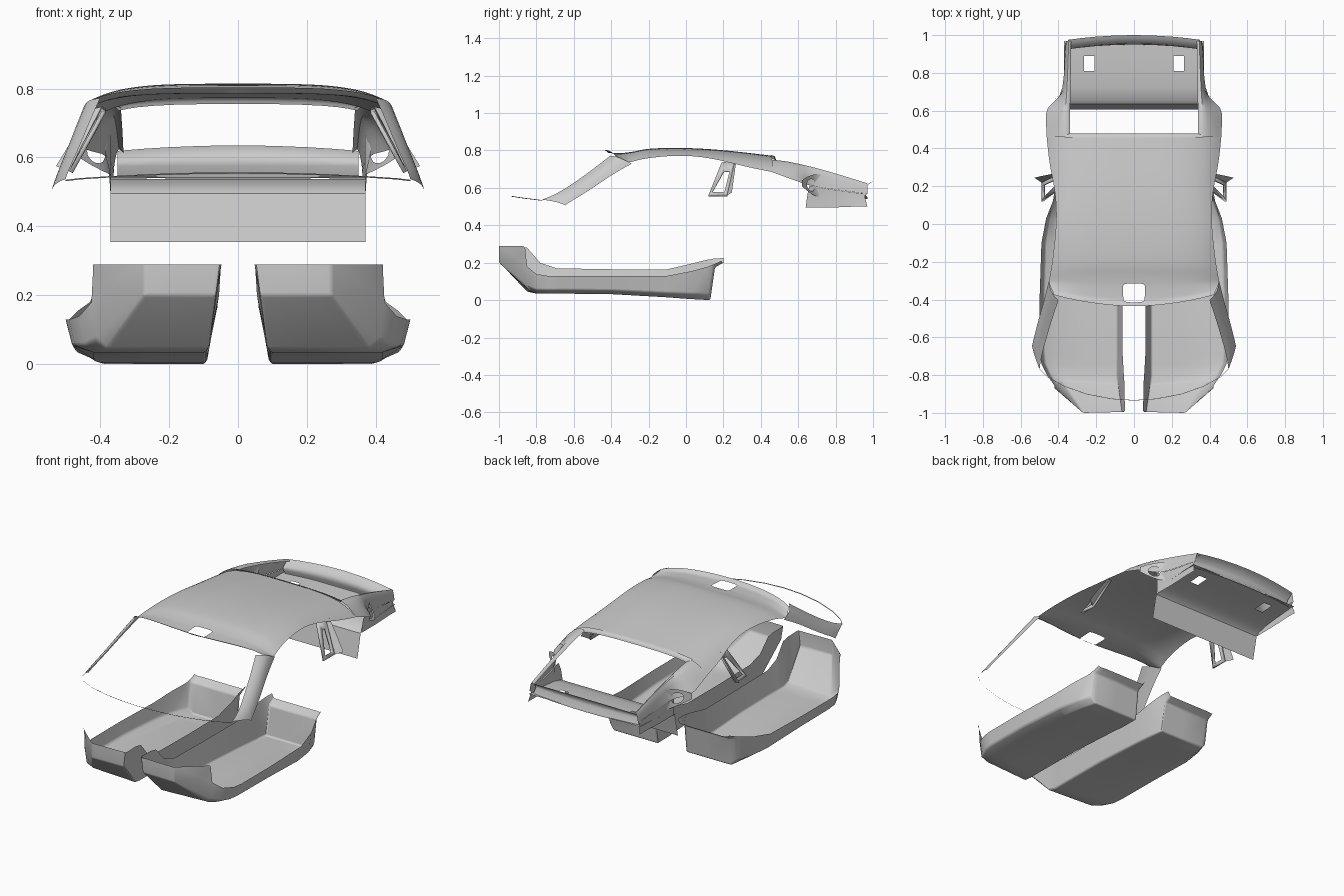
import bpy, bmesh
from mathutils import Vector


def sheet(name, rows, skip=(), subsurf=0, bevel=0.0, thick=0.0, angle=40, closed=False):
    """Grid surface through rows of points on the +x half, mirrored across x = 0."""
    bm = bmesh.new()
    vs = [[bm.verts.new(p) for p in r] for r in rows]
    n = len(rows)
    for i in range(n if closed else n - 1):
        a, b = vs[i], vs[(i + 1) % n]
        for j in range(len(a) - 1):
            if (i, j) not in skip:
                bm.faces.new((a[j], a[j + 1], b[j + 1], b[j]))
    bmesh.ops.recalc_face_normals(bm, faces=bm.faces)
    me = bpy.data.meshes.new(name)
    bm.to_mesh(me)
    bm.free()
    ob = bpy.data.objects.new(name, me)
    bpy.context.collection.objects.link(ob)
    bpy.ops.object.select_all(action='DESELECT')
    ob.select_set(True)
    bpy.context.view_layer.objects.active = ob
    bpy.ops.object.shade_smooth_by_angle(angle=angle * 0.01745)
    if bevel:
        m = ob.modifiers.new("round", 'BEVEL')
        m.width, m.segments, m.limit_method, m.angle_limit = bevel, 3, 'ANGLE', 0.5
    if thick:
        m = ob.modifiers.new("thick", 'SOLIDIFY')
        m.thickness = thick
    m = ob.modifiers.new("mirror", 'MIRROR')
    m.merge_threshold = 0.0005
    if subsurf:
        m = ob.modifiers.new("smooth", 'SUBSURF')
        m.levels = m.render_levels = subsurf
        m.boundary_smooth = 'PRESERVE_CORNERS'
    return ob


# Floor tubs: tunnel rim, floor inner corner, floor outer corner, sill rim
tub = [
    ((.048, -.99, .29), (.055, -.995, .29), (.27, -1, .29), (.42, -.87, .29)),
    ((.048, -.97, .29), (.065, -.995, .20), (.27, -1, .20), (.42, -.86, .28)),
    ((.050, -.90, .29), (.085, -.85, .045), (.38, -.83, .045), (.425, -.85, .18)),
    ((.050, -.85, .28), (.09, -.80, .035), (.40, -.79, .035), (.46, -.80, .14)),
    ((.055, -.78, .20), (.09, -.74, .035), (.42, -.74, .035), (.49, -.74, .13)),
    ((.060, -.69, .17), (.09, -.68, .035), (.42, -.68, .035), (.50, -.68, .13)),
    ((.060, -.40, .165), (.09, -.40, .032), (.42, -.40, .032), (.50, -.40, .13)),
    ((.062, -.10, .165), (.09, -.10, .015), (.42, -.10, .015), (.49, -.10, .13)),
    ((.065, .03, .195), (.09, .02, .006), (.41, .02, .006), (.465, .03, .155)),
    ((.075, .11, .215), (.095, .13, 0), (.39, .13, 0), (.43, .12, .18)),
    ((.080, .15, .222), (.10, .155, .175), (.39, .155, .175), (.425, .145, .19)),
    ((.085, .20, .225), (.10, .20, .20), (.38, .20, .20), (.42, .19, .21)),
]
rows = []
for a, b, d, f in tub:
    D, F = Vector(d), Vector(f)
    E = Vector((D.x + .75 * (F.x - D.x), D.y + .75 * (F.y - D.y), D.z + .2 * (F.z - D.z)))
    mid = (Vector(b) + D) / 2
    rows.append([a, b, mid, d, E, f])
sheet("floor_tubs", rows, bevel=.014, angle=50)

# Roof lining with visor dip: y, centre height, edge x, edge height, edge setback
roof = [
    (-.435, .803, .425, .768, .06), (-.415, .786, .43, .76, .06), (-.395, .785, .435, .755, .045),
    (-.335, .787, .45, .738, .02), (-.315, .789, .45, .736, .015), (-.26, .797, .443, .748, 0),
    (-.22, .809, .435, .757, 0), (-.10, .815, .42, .772, 0), (.05, .813, .407, .773, 0),
    (.20, .802, .42, .745, 0), (.31, .79, .448, .715, 0), (.46, .772, .462, .685, 0),
]
rows = []
for y, zc, xe, ze, back in roof:
    rows.append([(t * xe, y + back * t * t, zc - (zc - ze) * t ** 5)
                 for t in (0, .13, .15, .35, .6, .8, .92, 1)])
sheet("roof_lining", rows, skip={(1, 0), (2, 0), (3, 0)}, subsurf=2, angle=85)

# Rear window top trim
sheet("rear_window_header", [
    [(x, .458, z + .004) for x, z in ((0, .772), (.2, .770), (.30, .762), (.365, .752))],
    [(x, .475, z + .004) for x, z in ((0, .768), (.2, .766), (.30, .758), (.365, .748))],
    [(x, .48, z - .012) for x, z in ((0, .768), (.2, .766), (.30, .758), (.345, .748))]],
    subsurf=1, angle=85)

# Rear pillars beside the window: trim lip, window edge, middle, outer edge
sheet("rear_pillar", [
    [(.340, .47, .745), (.362, .46, .758), (.42, .46, .728), (.462, .46, .685)],
    [(.339, .54, .735), (.362, .54, .753), (.42, .54, .710), (.466, .54, .655)],
    [(.338, .62, .715), (.360, .62, .736), (.41, .62, .690), (.470, .625, .625)],
    [(.337, .66, .705), (.358, .66, .727), (.375, .66, .68), (.385, .66, .612)],
    [(.335, .78, .675), (.354, .78, .695), (.362, .78, .65), (.370, .78, .592)],
    [(.332, .97, .612), (.346, .97, .632), (.355, .97, .605), (.360, .97, .568)]],
    subsurf=1, angle=80)

# Lower rear side wall
sheet("rear_side_wall", [
    [(.385, .66, .612), (.370, .78, .592), (.364, .90, .575), (.360, .97, .568)],
    [(.375, .65, .57), (.369, .78, .56), (.366, .90, .558), (.360, .955, .557)],
    [(.370, .64, .495), (.370, .78, .495), (.370, .90, .50), (.370, .97, .50)]], angle=80)

# Flared quarter wing with an oval opening
wx, wy = (.368, .382, .44, .475), (.72, .69, .645, .62)
wz = ((.55, .555, .585, .610), (.570, .570, .592, .618), (.65, .655, .645, .63), (.67, .675, .66, .64))
sheet("quarter_wing", [list(zip(wx, wy, r)) for r in wz], skip={(1, 1)}, subsurf=2, angle=80)

# Parcel shelf with openings and drop panel
shelf = [(.965, .545), (.89, .542), (.81, .537), (.72, .528), (.655, .512), (.635, .495)]
rows = [[(x, y, z) for x in (0, .21, .265, .37)] for y, z in shelf]
sheet("parcel_shelf", rows, skip={(1, 1)}, angle=85)
sheet("shelf_drop_panel", [[(0, .635, .495), (.37, .635, .495)],
                           [(0, .605, .355), (.37, .605, .355)]])

# Curved rear sill below the window
prof = [(1.0, .635), (.985, .628), (.955, .607), (.95, .575), (.97, .55), (.97, .54)]
rows = []
for y, z in prof:
    rows.append([(x, y - .025 * (x / .35) ** 2, z - (.016 * (x / .35) ** 2 if z > .58 else 0))
                 for x in (0, .1, .2, .28, .35)])
sheet("rear_sill", rows, angle=85)

# Windscreen pillars: glass edge, ridge, door edge
sheet("front_pillar", [
    [(.40, -.405, .772), (.432, -.37, .768), (.448, -.335, .752), (.448, -.29, .73)],
    [(.430, -.49, .705), (.455, -.455, .708), (.472, -.43, .692), (.474, -.40, .67)],
    [(.465, -.61, .618), (.487, -.575, .620), (.507, -.545, .603), (.510, -.52, .583)],
    [(.492, -.70, .563), (.512, -.665, .562), (.530, -.645, .545), (.535, -.625, .523)],
    [(.500, -.77, .537), (.515, -.73, .532), (.532, -.68, .522), (.540, -.645, .507)]],
    subsurf=1, angle=80)

# Thin windscreen base trim
base = [(0, -.935, .557), (.12, -.927, .556), (.25, -.902, .552), (.37, -.86, .546),
        (.46, -.81, .54), (.50, -.77, .535)]
sheet("windscreen_base_trim", [base, [(x, y + .003, z - .004) for x, y, z in base]], angle=80)

# Open door pillar frame: outer loop and inner loop
outer = [(.395, .19, .735), (.395, .262, .748), (.490, .22, .56), (.490, .12, .56)]
inner = [(.418, .203, .69), (.418, .233, .69), (.482, .205, .578), (.482, .140, .578)]
sheet("door_pillar", [[o, i] for o, i in zip(outer, inner)], closed=True, thick=.012)
sheet("door_pillar_flange", [
    [(.395, .262, .748), (.42, .268, .74)],
    [(.445, .24, .65), (.485, .255, .645)],
    [(.490, .22, .56), (.528, .245, .575)]], angle=60)
